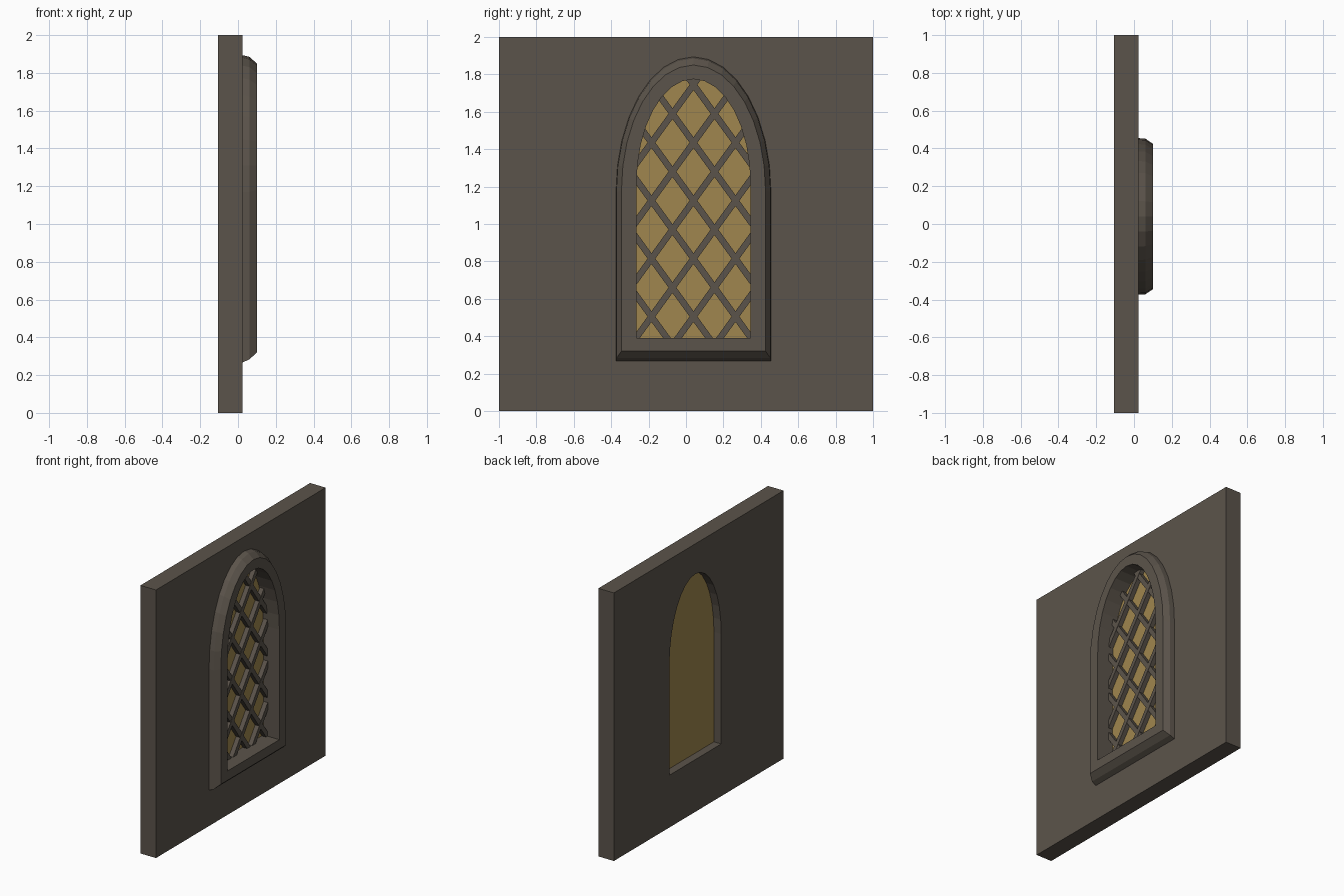
import bpy, bmesh, math
from mathutils import Vector, Matrix

if "Cube" in bpy.data.objects:
    bpy.data.objects.remove(bpy.data.objects["Cube"])

CY = 0.04                      # centre line of the window
HW, BOTTOM, SPRING, TOP = 0.305, 0.39, 1.21, 1.775   # clear opening
SEG = 16


def material(name, color):
    m = bpy.data.materials.new(name)
    m.diffuse_color = (*color, 1)
    m.use_nodes = True
    m.node_tree.nodes["Principled BSDF"].inputs["Base Color"].default_value = m.diffuse_color
    return m


stone = material("dark stone", (0.105, 0.088, 0.070))
amber = material("amber glass", (0.35, 0.24, 0.077))


def arch(x, hw, bottom, spring, top):
    """Closed arched outline in the plane of the wall."""
    pts = [(x, CY - hw, bottom), (x, CY + hw, bottom)]
    for i in range(SEG + 1):
        a = math.pi * i / SEG
        pts.append((x, CY + hw * math.cos(a), spring + (top - spring) * math.sin(a)))
    return pts


def finish(name, bm, mat):
    bmesh.ops.recalc_face_normals(bm, faces=bm.faces[:])
    me = bpy.data.meshes.new(name)
    bm.to_mesh(me)
    bm.free()
    ob = bpy.data.objects.new(name, me)
    me.materials.append(mat)
    bpy.context.collection.objects.link(ob)
    return ob


def add_loop(bm, pts):
    vs = [bm.verts.new(p) for p in pts]
    return [bm.edges.new((vs[i], vs[(i + 1) % len(vs)])) for i in range(len(vs))]


def plate(name, loops, depth, mat):
    """Flat outline (with optional holes) extruded along x."""
    bm = bmesh.new()
    edges = [e for pts in loops for e in add_loop(bm, pts)]
    bmesh.ops.triangle_fill(bm, edges=edges, use_beauty=True, use_dissolve=False,
                            normal=(1, 0, 0))
    res = bmesh.ops.extrude_face_region(bm, geom=bm.faces[:])
    vs = [g for g in res["geom"] if isinstance(g, bmesh.types.BMVert)]
    bmesh.ops.translate(bm, verts=vs, vec=(depth, 0, 0))
    return finish(name, bm, mat)


# Wall slab with arched opening
xb, xf = -0.105, 0.023
slab = [(xb, -1, 0), (xb, 1, 0), (xb, 1, 2), (xb, -1, 2)]
plate("wall", [slab, arch(xb, HW, BOTTOM, SPRING, TOP)], xf - xb, stone)

# Glass pane set inside the opening
plate("glass_pane", [arch(-0.045, HW, BOTTOM, SPRING, TOP)], 0.012, amber)

# Moulded surround: rings lofted from outer back edge to inner back edge
rings = [
    (0.018, 0.415, 0.265, 1.17, 1.895),
    (0.060, 0.412, 0.283, 1.17, 1.885),
    (0.100, 0.385, 0.320, 1.18, 1.850),
    (0.100, HW, BOTTOM, SPRING, TOP),
    (0.018, HW, BOTTOM, SPRING, TOP),
]
bm = bmesh.new()
loops = [[bm.verts.new(p) for p in arch(*r)] for r in rings]
for k in range(len(loops)):
    a, b = loops[k], loops[(k + 1) % len(loops)]
    for i in range(len(a)):
        j = (i + 1) % len(a)
        bm.faces.new((a[i], a[j], b[j], b[i]))
frame = finish("window_surround", bm, stone)
for p in frame.data.polygons:
    p.use_smooth = False


# Diamond lattice of bars, each trimmed to the arched opening
def inside(y, z, m=0.012):
    u = abs(y - CY) / (HW + m)
    if u > 1 or z < BOTTOM - m:
        return False
    return z < SPRING + (TOP + m - SPRING) * math.sqrt(1 - u * u)


def lattice(name, sign, x):
    bm = bmesh.new()
    slope, pitch, start = 1.38, 0.31, 1.745
    d = Vector((0, 1, sign * slope)).normalized()
    for k in range(-3, 8):
        z0 = start - k * pitch
        ts = [t / 500 for t in range(-1000, 1001)
              if inside(CY + d.y * t / 500, z0 + d.z * t / 500)]
        if not ts or ts[-1] - ts[0] < 0.04:
            continue
        mid, length = (ts[0] + ts[-1]) / 2, ts[-1] - ts[0]
        mat = (Matrix.Translation((x, CY + d.y * mid, z0 + d.z * mid))
               @ Matrix.Rotation(math.atan2(d.z, d.y), 4, 'X')
               @ Matrix.Diagonal((0.034, length, 0.034, 1)))
        bmesh.ops.create_cube(bm, size=1, matrix=mat)
    finish(name, bm, stone)


lattice("lattice_bars_rising", 1, -0.012)
lattice("lattice_bars_falling", -1, -0.014)
